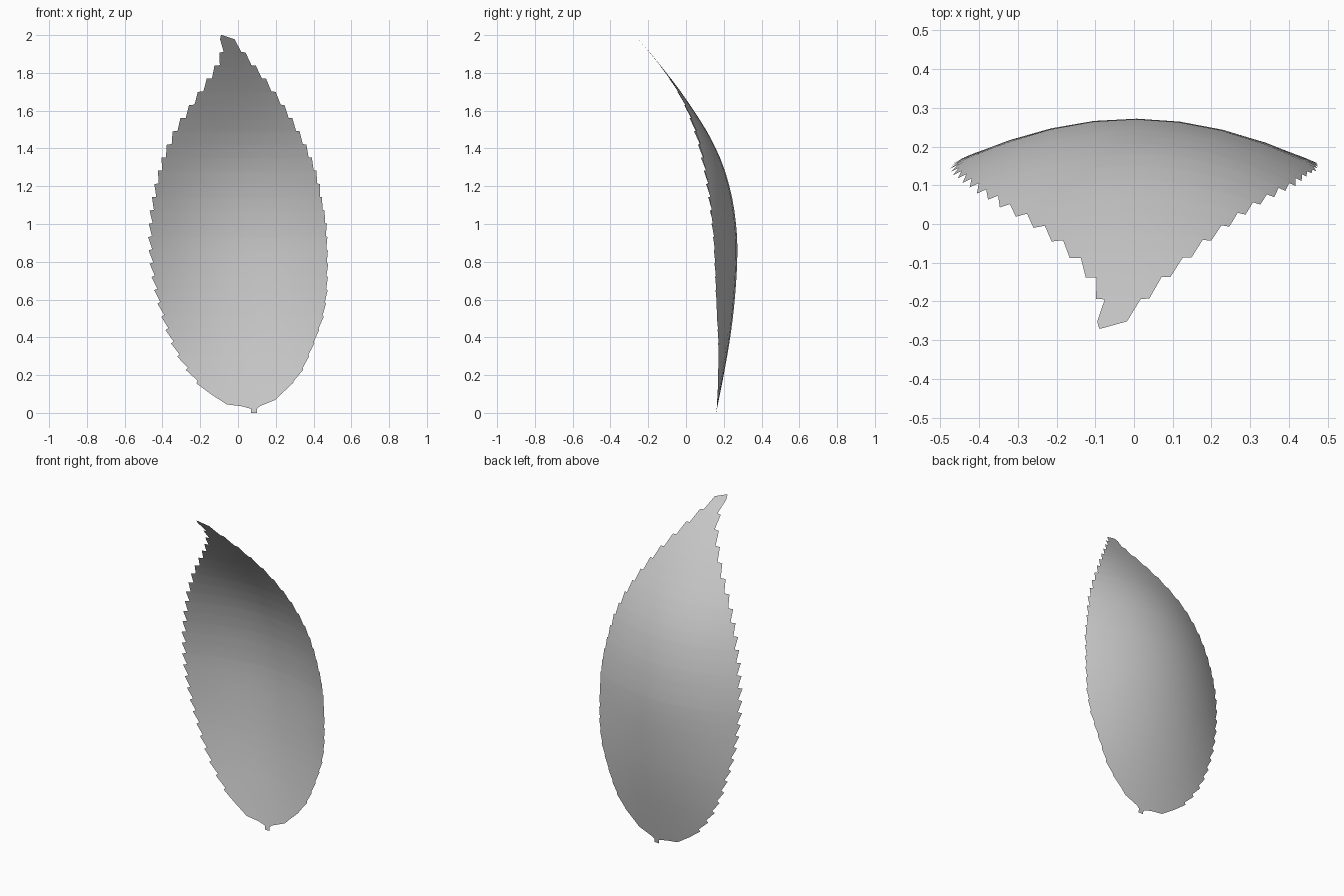
import bpy, bmesh

if "Cube" in bpy.data.objects:
    bpy.data.objects.remove(bpy.data.objects["Cube"])

# Outline (z, x), midrib curve (z, y) and cross-section curl (z, k)
LEFT = [(0, .07), (.022, .068), (.035, .02), (.045, -.06), (.11, -.16), (.2, -.24), (.3, -.305),
        (.42, -.36), (.6, -.415), (.75, -.445), (.9, -.457), (1.05, -.45), (1.2, -.423),
        (1.35, -.383), (1.5, -.317), (1.64, -.225), (1.75, -.15), (1.86, -.085), (1.95, -.068), (2, -.09)]
RIGHT = [(0, .1), (.022, .1), (.035, .115), (.07, .2), (.2, .325), (.3, .37), (.4, .41), (.5, .445),
         (.62, .466), (.8, .47), (1, .462), (1.14, .435), (1.28, .402), (1.4, .355), (1.52, .293),
         (1.65, .215), (1.77, .127), (1.88, .04), (1.96, -.02), (2, -.085)]
RIB = [(0, .16), (.2, .2), (.4, .236), (.6, .26), (.85, .275), (1, .268), (1.2, .235),
       (1.4, .165), (1.6, .045), (1.8, -.1), (2, -.27)]
CURL = [(0, .2), (.2, .28), (.4, .38), (.6, .45), (.85, .55), (1.2, .62), (1.4, .62), (1.6, .5), (1.8, .3), (2, 0)]


def lerp_curve(pts, z):
    for (a, u), (b, v) in zip(pts, pts[1:]):
        if z <= b:
            return u + (v - u) * (z - a) / (b - a)
    return pts[-1][1]


def smooth_curve(pts, z):
    # average of nearby samples rounds the corners
    z = min(max(z, 0), 2)
    r = min(.1, z, 2 - z)
    return sum(lerp_curve(pts, z + r * s / 3) for s in range(-3, 4)) / 7


# Rows: plain stem base, then a valley and a tip row for each tooth
rows = [(0, 0), (.022, 0), (.035, 0), (.045, 0), (.07, 0)]
TEETH = 27
z0, step = .1, 1.88 / TEETH
for i in range(TEETH):
    z = z0 + i * step
    rows += [(z, 0), (z + step * .8, 1)]
rows.append((2, 0))

COLS = [0, .03, .14, .26, .38, .5, .62, .74, .86, .97, 1]
bm = bmesh.new()
grid = []
for z, tip in rows:
    l, r = lerp_curve(LEFT, z), lerp_curve(RIGHT, z)
    line = []
    for t in COLS:
        x, zz = l + (r - l) * t, z
        if tip and t in (0, 1):
            up = min(1, z / 1.2)
            x += -.02 if t == 0 else .008 + .004 * (z > 1.2)
            zz = min(z + .012 * up, 1.985)
        y = smooth_curve(RIB, zz) - smooth_curve(CURL, zz) * x * x
        line.append(bm.verts.new((x, y, zz)))
    grid.append(line)
for a, b in zip(grid, grid[1:]):
    for i in range(len(COLS) - 1):
        bm.faces.new((a[i], a[i + 1], b[i + 1], b[i]))

# Leaf blade
me = bpy.data.meshes.new("leaf_blade")
bm.to_mesh(me)
bm.free()
leaf = bpy.data.objects.new("leaf_blade", me)
bpy.context.collection.objects.link(leaf)
for p in me.polygons:
    p.use_smooth = True
